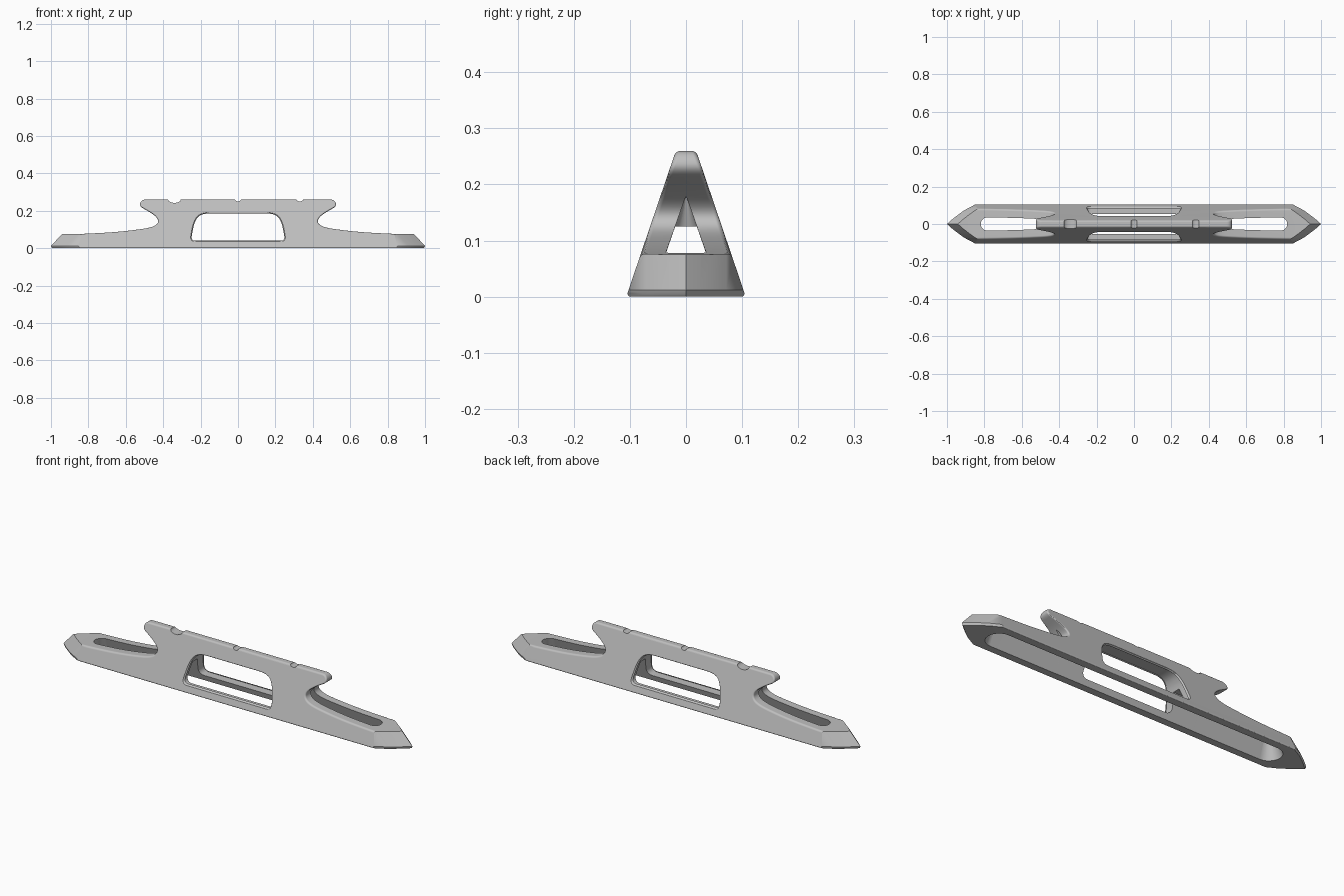
import bpy, bmesh, math
from mathutils import Vector

if "Cube" in bpy.data.objects:
    bpy.data.objects.remove(bpy.data.objects["Cube"])

metal = bpy.data.materials.new("satin_grey_metal")
metal.use_nodes = True
metal.diffuse_color = (0.52, 0.52, 0.52, 1)
metal.node_tree.nodes["Principled BSDF"].inputs["Base Color"].default_value = (0.52, 0.52, 0.52, 1)


def half_width(z):
    """Outer half thickness of the tapering body at height z."""
    return 0.1065 - 0.34 * z


def soften(corners, steps=6):
    """Closed outline whose corners (x, z, reach) become smooth curves."""
    out = []
    for i, (x, z, reach) in enumerate(corners):
        p = Vector((x, z))
        ends = []
        for q in (corners[i - 1], corners[(i + 1) % len(corners)]):
            edge = Vector(q[:2]) - p
            ends.append(p + edge.normalized() * min(reach, edge.length / 2))
        for k in range(steps + 1 if reach else 1):
            t = k / steps
            c = ends[0] * (1 - t) ** 2 + p * 2 * t * (1 - t) + ends[1] * t ** 2
            if not out or (c - out[-1]).length > 0.0005:
                out.append(c)
    return out


def symmetric(half):
    """Full outline from its +x half."""
    return half + [(-x, z, r) for x, z, r in reversed(half)]


def inset(outline, amount):
    """Move an outline inwards (outwards when negative)."""
    area = sum(a.x * b.y - b.x * a.y for a, b in zip(outline, outline[1:] + outline[:1]))
    side = 1 if area > 0 else -1
    out = []
    for i, p in enumerate(outline):
        a = (p - outline[i - 1]).normalized()
        b = (outline[(i + 1) % len(outline)] - p).normalized()
        na, nb = Vector((-a.y, a.x)), Vector((-b.y, b.x))
        n = (na + nb).normalized()
        out.append(p + n * side * amount / max(0.4, n.dot(na)))
    return out


def loft(name, rings):
    """Solid skinned over equal rings of points."""
    bm = bmesh.new()
    rows = [[bm.verts.new(p) for p in ring] for ring in rings]
    n = len(rows[0])
    for a, b in zip(rows, rows[1:]):
        for i in range(n):
            j = (i + 1) % n
            bm.faces.new((a[i], a[j], b[j], b[i]))
    bm.faces.new(rows[0])
    bm.faces.new(rows[-1])
    bmesh.ops.recalc_face_normals(bm, faces=bm.faces)
    mesh = bpy.data.meshes.new(name)
    bm.to_mesh(mesh)
    bm.free()
    mesh.materials.append(metal)
    obj = bpy.data.objects.new(name, mesh)
    bpy.context.collection.objects.link(obj)
    return obj


def side_loft(name, outline, sections):
    """Loft a side outline across y, following the sloping flanks."""
    def ring(sign, depth, amount):
        return [(p.x, sign * (half_width(p.y) + depth), p.y) for p in inset(outline, amount)]
    rings = [ring(1, d, a) for d, a in sections]
    rings += [ring(-1, d, a) for d, a in reversed(sections)]
    return loft(name, rings)


def combine(target, tool, operation):
    mod = target.modifiers.new("cut", "BOOLEAN")
    mod.object, mod.operation, mod.solver = tool, operation, "EXACT"
    bpy.context.view_layer.objects.active = target
    bpy.ops.object.modifier_apply(modifier=mod.name)
    bpy.data.objects.remove(tool)


# Body: long base, two necks and overhanging horns, with rounded rims
profile = soften(symmetric([
    (0.515, 0.26, 0.02), (0.53, 0.226, 0.025), (0.445, 0.178, 0.05), (0.42, 0.143, 0.05),
    (0.45, 0.112, 0.06), (0.62, 0.088, 0.1), (0.85, 0.075, 0.1), (1.03, 0.075, 0), (1.03, 0, 0)]))
r = 0.008
quarter = [math.radians(a) for a in (90, 67.5, 45, 22.5, 0)]
rim = [(-r * (1 - math.sin(a)), r * (1 - math.cos(a))) for a in quarter]
body = side_loft("cleat_body", profile, rim)

# Pointed, raked ends
nose = [(1, 0), (0.972, 0.025), (0.945, 0.046), (0.91, 0.072), (0.85, 0.104), (0.7, 0.18)]
right_half = [(x, -y) for x, y in reversed(nose[1:])] + nose
outline = right_half + [(-x, -y) for x, y in right_half]


def plan_ring(z, shift):
    return [(x - math.copysign(shift, x), y, z) for x, y in outline]


ends = loft("end_shape", [plan_ring(-0.01, 0.018), plan_ring(0, 0.008), plan_ring(0.004, 0.003),
                          plan_ring(0.012, 0), plan_ring(0.3, 0.265)])
combine(body, ends, "INTERSECT")


# Hollow underside, narrowing upwards with round ends
def channel(x0, x1, top, fit):
    def ring(z):
        h = 0.0635 * (1 - z / 0.18) * fit
        arc = [math.radians(-90 + 15 * k) for k in range(13)]
        return ([(x1 + h * math.cos(a), h * math.sin(a), z) for a in arc] +
                [(x0 - h * math.cos(a), -h * math.sin(a), z) for a in arc])
    return loft("channel_cutter", [ring(-0.02), ring(top)])


for x0, x1, top, fit in ((0.4, 0.783, 0.178, 1), (-0.783, -0.4, 0.178, 1), (-0.5, 0.5, 0.125, 0.99)):
    combine(body, channel(x0, x1, top, fit), "DIFFERENCE")

# Central window with rounded rims
window = soften(symmetric([(0.2, 0.186, 0.05), (0.234, 0.14, 0.04), (0.252, 0.04, 0.025)]))
f = 0.01
flare = [(0.02, -f * 1.6)] + [(-f * (1 - math.cos(b)), -f * (1 - math.sin(b)))
                              for b in quarter]
combine(body, side_loft("window_cutter", window, flare), "DIFFERENCE")

# Small rope grooves across the top
for x, rx, rz in ((-0.34, 0.034, 0.018), (0, 0.016, 0.01), (0.33, 0.018, 0.01)):
    groove = [[(x + rx * math.cos(math.tau * k / 20), y, 0.2605 + rz * math.sin(math.tau * k / 20))
               for k in range(20)] for y in (-0.1, 0.1)]
    combine(body, loft("groove_cutter", groove), "DIFFERENCE")

# Smooth finish with crisp edges
bpy.ops.object.select_all(action="DESELECT")
body.select_set(True)
bpy.context.view_layer.objects.active = body
bpy.ops.object.shade_smooth_by_angle(angle=math.radians(28))
weighted = body.modifiers.new("weighted_normals", "WEIGHTED_NORMAL")
weighted.keep_sharp = True
